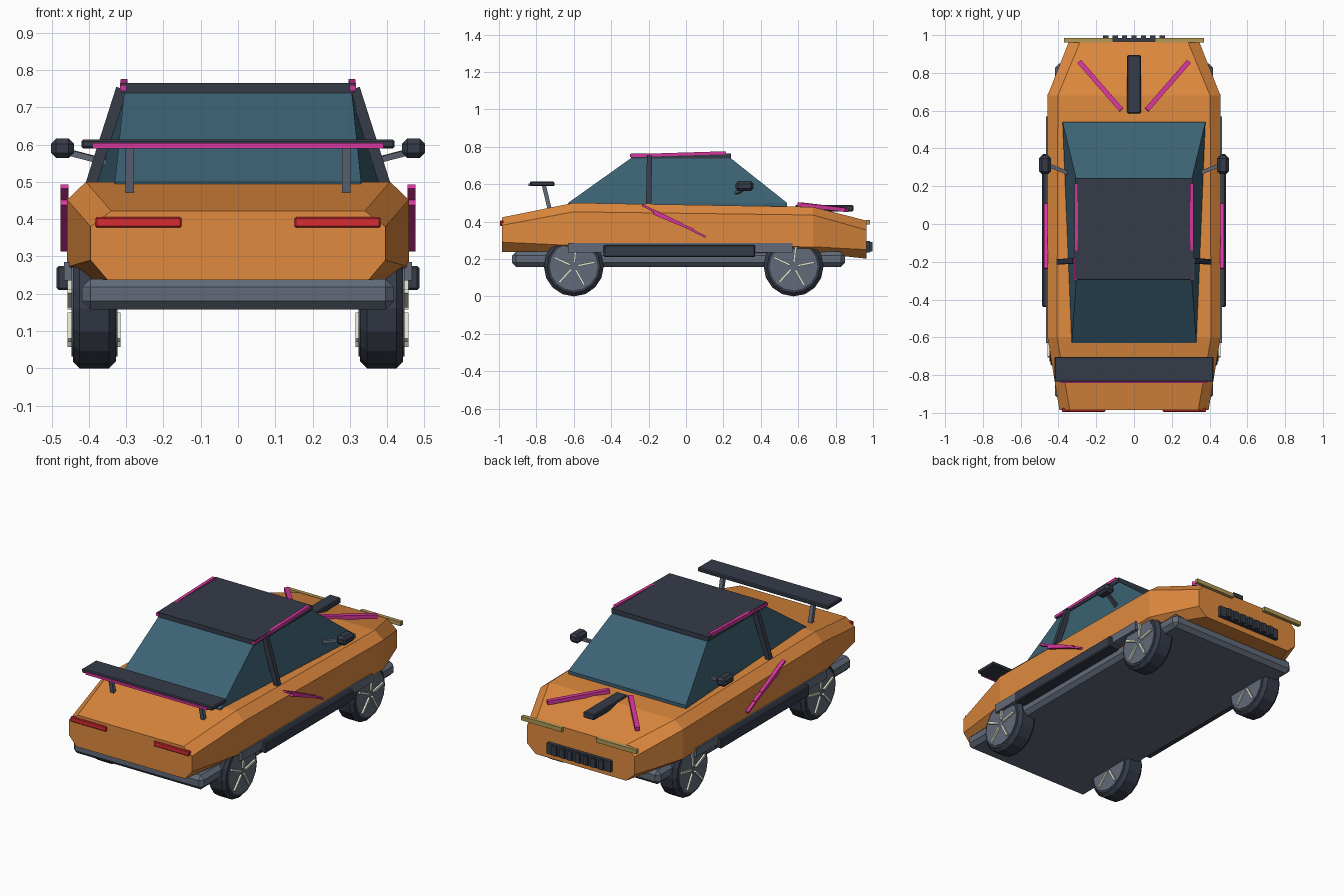
import bpy, bmesh, math
from mathutils import Vector, Matrix

if "Cube" in bpy.data.objects:
    bpy.data.objects.remove(bpy.data.objects["Cube"])


def material(name, rgb):
    lin = [((c / 255 + 0.055) / 1.055) ** 2.4 for c in rgb] + [1]
    m = bpy.data.materials.new(name)
    m.use_nodes = True
    m.diffuse_color = lin
    m.node_tree.nodes["Principled BSDF"].inputs["Base Color"].default_value = lin
    return m


ORANGE = material("orange paint", (224, 138, 62))
DARK = material("charcoal", (53, 59, 72))
GREY = material("slate grey", (98, 107, 122))
GLASS = material("teal glass", (60, 98, 116))
PINK = material("magenta trim", (217, 54, 160))
RED = material("red lamp", (214, 44, 50))
GOLD = material("dull gold", (180, 154, 88))
CREAM = material("cream", (226, 228, 210))


def finish(name, bm, mat, bevel=0):
    bmesh.ops.recalc_face_normals(bm, faces=bm.faces)
    me = bpy.data.meshes.new(name)
    bm.to_mesh(me)
    bm.free()
    me.materials.append(mat)
    ob = bpy.data.objects.new(name, me)
    bpy.context.collection.objects.link(ob)
    if bevel:
        mod = ob.modifiers.new("chamfer", 'BEVEL')
        mod.width, mod.segments = bevel, 1
    return ob


def box(name, xs, ys, zs, mat, bevel=0):
    bm = bmesh.new()
    size = Matrix.Diagonal((xs[1] - xs[0], ys[1] - ys[0], zs[1] - zs[0], 1))
    mid = Vector((sum(xs), sum(ys), sum(zs))) / 2
    bmesh.ops.create_cube(bm, size=1, matrix=Matrix.Translation(mid) @ size)
    return finish(name, bm, mat, bevel)


def beam(name, start, end, width, thick, up, mat):
    """Bar from start to end, with its thickness along up."""
    a, b = Vector(start), Vector(end)
    d = (b - a).normalized()
    side = d.cross(Vector(up)).normalized()
    rot = Matrix((d, side, side.cross(d))).transposed().to_4x4()
    size = Matrix.Diagonal(((b - a).length, width, thick, 1))
    bm = bmesh.new()
    bmesh.ops.create_cube(bm, size=1, matrix=Matrix.Translation((a + b) / 2) @ rot @ size)
    return finish(name, bm, mat)


def loft(name, rings, mat, bevel=0):
    bm = bmesh.new()
    loops = [[bm.verts.new(p) for p in ring] for ring in rings]
    n = len(loops[0])
    for a, b in zip(loops, loops[1:]):
        for i in range(n):
            j = (i + 1) % n
            bm.faces.new((a[i], a[j], b[j], b[i]))
    bm.faces.new(loops[0])
    bm.faces.new(loops[-1])
    return finish(name, bm, mat, bevel)


# Body shell: eight-sided sections from tail to nose
def section(y, low, wide, top):
    half = [(low[0], low[1]), (wide[0], wide[1]), (wide[0], wide[2]), (top[0], top[1])]
    return [(x, y, z) for x, z in half] + [(-x, y, z) for x, z in reversed(half)]


loft("body_shell", [
    section(-0.985, (0.35, 0.237), (0.395, 0.29, 0.38), (0.34, 0.422)),
    section(-0.6, (0.41, 0.235), (0.458, 0.272, 0.452), (0.408, 0.5)),
    section(0.68, (0.41, 0.232), (0.458, 0.265, 0.435), (0.403, 0.478)),
    section(0.965, (0.29, 0.202), (0.345, 0.25, 0.355), (0.285, 0.405)),
], ORANGE)


# Cabin glass
def quad(front, back, y0, y1, z):
    return [(-front, y1, z), (front, y1, z), (back, y0, z), (-back, y0, z)]


loft("cabin_glass", [
    quad(0.378, 0.33, -0.63, 0.54, 0.47),
    quad(0.378, 0.33, -0.63, 0.54, 0.5),
    quad(0.305, 0.305, -0.29, 0.235, 0.742),
], GLASS)
box("roof_panel", (-0.312, 0.312), (-0.295, 0.24), (0.738, 0.765), DARK)

# Chassis and bumper slab
box("chassis", (-0.418, 0.418), (-0.93, 0.85), (0.158, 0.24), GREY, 0.022)

# Rear wing
box("wing_blade", (-0.42, 0.42), (-0.835, -0.703), (0.59, 0.613), DARK, 0.005)
box("wing_trim", (-0.39, 0.39), (-0.843, -0.833), (0.59, 0.604), PINK)

# Bonnet scoop and nose grille
box("bonnet_scoop", (-0.036, 0.036), (0.585, 0.895), (0.455, 0.488), DARK, 0.005)
box("grille", (-0.205, 0.205), (0.95, 0.985), (0.235, 0.297), DARK)
for i in range(7):
    x = -0.15 + i * 0.05
    box("grille_slat", (x - 0.014, x + 0.014), (0.98, 0.998), (0.24, 0.292), DARK)


def wheel(s, y):
    r = 0.16
    centre = Matrix.Translation((s * 0.385, y, r)) @ Matrix.Rotation(math.pi / 2, 4, 'Y')
    for name, rad, depth, mat, bevel in (("tyre", r, 0.115, DARK, 0.018),
                                         ("wheel_disc", 0.128, 0.123, GREY, 0)):
        bm = bmesh.new()
        bmesh.ops.create_cone(bm, cap_ends=True, segments=16, radius1=rad, radius2=rad,
                              depth=depth, matrix=centre)
        if bevel:
            rims = [e for e in bm.edges if abs(e.verts[0].co.x - e.verts[1].co.x) < 0.01]
            bmesh.ops.bevel(bm, geom=rims, offset=bevel, segments=1, affect='EDGES')
        finish(name, bm, mat)
    # Spokes show on both faces of the wheel
    for i in range(5):
        a = math.tau * i / 5 + 0.2
        d = Vector((0, math.cos(a), math.sin(a)))
        hub = Vector((s * 0.386, y, r))
        beam("wheel_spoke", hub + d * 0.02, hub + d * 0.115, 0.012, 0.142, (1, 0, 0), CREAM)


# Parts repeated on both sides
for s in (-1, 1):
    def span(a, b):
        return sorted((s * a, s * b))

    for y in (-0.6, 0.575):
        wheel(s, y)

    box("sill", span(0.40, 0.466), (-0.63, 0.57), (0.235, 0.285), GREY)
    box("sill_step", span(0.41, 0.486), (-0.44, 0.37), (0.21, 0.275), DARK, 0.006)
    beam("door_pillar", (s * 0.395, -0.2, 0.49), (s * 0.312, -0.195, 0.75), 0.028, 0.03,
         (1, 0, 0), DARK)
    beam("roof_strip", (s * 0.308, -0.3, 0.752), (s * 0.305, 0.215, 0.768), 0.018, 0.016,
         (0, 0, 1), PINK)

    box("mirror", span(0.44, 0.502), (0.265, 0.362), (0.564, 0.616), DARK, 0.014)
    beam("mirror_arm", (s * 0.35, 0.27, 0.552), (s * 0.45, 0.31, 0.578), 0.02, 0.016,
         (0, 0, 1), GREY)

    beam("wing_post", (s * 0.29, -0.73, 0.47), (s * 0.29, -0.76, 0.595), 0.022, 0.022,
         (1, 0, 0), GREY)
    box("tail_lamp", span(0.152, 0.382), (-0.994, -0.975), (0.377, 0.406), RED, 0.004)
    box("head_lamp", span(0.11, 0.37), (0.962, 0.984), (0.384, 0.408), GOLD)

    beam("bonnet_stripe", (s * 0.068, 0.605, 0.492), (s * 0.29, 0.86, 0.462), 0.026, 0.022,
         (0, 0, 1), PINK)

    # Jagged slash on the door
    for y0, z0, y1, z1, w in ((-0.235, 0.488, -0.02, 0.385, 0.012),
                              (-0.175, 0.445, 0.04, 0.355, 0.014),
                              (-0.05, 0.395, 0.105, 0.318, 0.01)):
        beam("door_slash", (s * 0.465, y0, z0), (s * 0.465, y1, z1), w, 0.022, (1, 0, 0), PINK)
